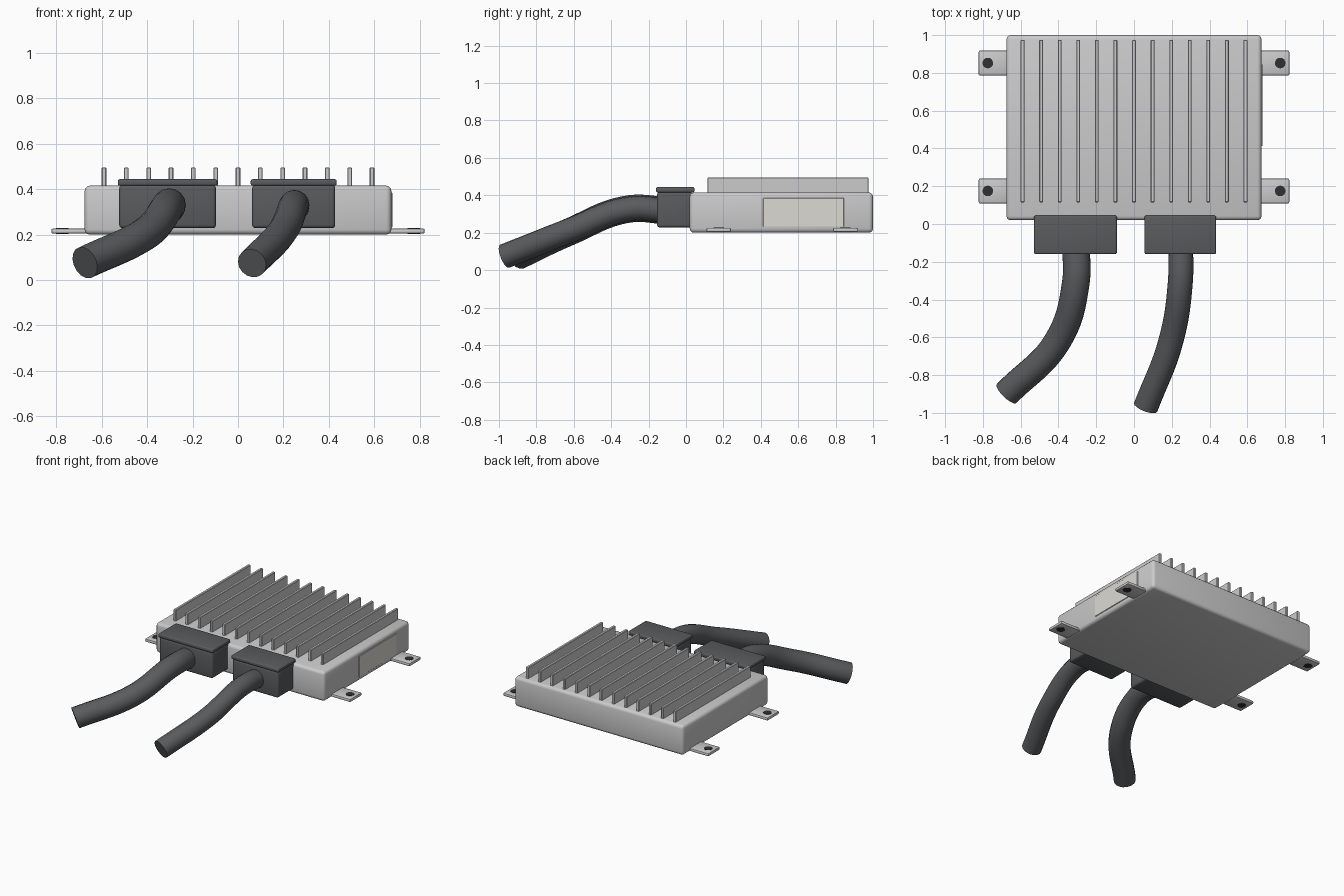
import bpy
from math import radians

if "Cube" in bpy.data.objects:
    bpy.data.objects.remove(bpy.data.objects["Cube"])


def material(name, rgb):
    m = bpy.data.materials.new(name)
    m.diffuse_color = (*rgb, 1)
    m.use_nodes = True
    m.node_tree.nodes["Principled BSDF"].inputs["Base Color"].default_value = m.diffuse_color
    return m


ALLOY = material("light_alloy", (0.58, 0.59, 0.60))
DARK = material("dark_plastic", (0.10, 0.105, 0.11))
LABEL = material("label_cream", (0.72, 0.70, 0.65))
BLACK = material("bolt_black", (0.03, 0.03, 0.035))


def finish(ob, name, mat):
    ob.name = name
    ob.data.materials.append(mat)
    bpy.ops.object.shade_smooth_by_angle(angle=radians(35))
    return ob


def box(name, x, y, z, mat, bevel=0.0, segments=3):
    """Box from (min, max) ranges with rounded edges."""
    bpy.ops.mesh.primitive_cube_add(size=1, location=[sum(r) / 2 for r in (x, y, z)])
    ob = bpy.context.object
    ob.scale = [r[1] - r[0] for r in (x, y, z)]
    bpy.ops.object.transform_apply(location=False, rotation=False, scale=True)
    if bevel:
        mod = ob.modifiers.new("round", "BEVEL")
        mod.width, mod.segments = bevel, segments
        bpy.ops.object.modifier_apply(modifier=mod.name)
    return finish(ob, name, mat)


def cable(name, points, radius):
    """Round capped cable through the given points."""
    cu = bpy.data.curves.new(name, "CURVE")
    cu.dimensions = "3D"
    cu.resolution_u = 14
    cu.bevel_depth, cu.bevel_resolution, cu.use_fill_caps = radius, 6, True
    sp = cu.splines.new("BEZIER")
    sp.bezier_points.add(len(points) - 1)
    for bp, p in zip(sp.bezier_points, points):
        bp.co = p
        bp.handle_left_type = bp.handle_right_type = "AUTO"
    ob = bpy.data.objects.new(name, cu)
    bpy.context.collection.objects.link(ob)
    bpy.ops.object.select_all(action="DESELECT")
    ob.select_set(True)
    bpy.context.view_layer.objects.active = ob
    bpy.ops.object.convert(target="MESH")
    finish(bpy.context.object, name, DARK)


# Housing
box("housing", (-0.675, 0.675), (0.02, 1.0), (0.20, 0.415), ALLOY, 0.022)

# Cooling fins
for i in range(13):
    x = -0.59 + i * 1.18 / 12
    box(f"cooling_fin_{i + 1}", (x - 0.01, x + 0.01), (0.115, 0.975), (0.40, 0.495), ALLOY, 0.003, 1)

# Mounting tabs with dark bolts
for side, s in (("left", -1), ("right", 1)):
    for end, y in (("front", 0.175), ("back", 0.852)):
        box(f"mounting_tab_{side}_{end}", sorted((s * 0.65, s * 0.822)),
            (y - 0.066, y + 0.066), (0.204, 0.226), ALLOY, 0.007, 2)
        bpy.ops.mesh.primitive_cylinder_add(vertices=24, radius=0.028, depth=0.027,
                                            location=(s * 0.774, y, 0.215))
        finish(bpy.context.object, f"tab_bolt_{side}_{end}", BLACK)

# Side label plate
box("side_label", (0.66, 0.68), (0.413, 0.845), (0.232, 0.385), LABEL, 0.002, 1)

# Connectors with overhanging lids
for side, x0, x1 in (("left", -0.523, -0.097), ("right", 0.062, 0.428)):
    box(f"connector_{side}", (x0, x1), (-0.155, 0.035), (0.228, 0.418), DARK, 0.015)
    box(f"connector_lid_{side}", (x0 - 0.006, x1 + 0.006), (-0.16, 0.045),
        (0.415, 0.444), DARK, 0.009)

# Cables
cable("cable_left", [(-0.308, -0.10, 0.318), (-0.308, -0.31, 0.326),
                     (-0.405, -0.62, 0.206), (-0.674, -0.897, 0.076)], 0.073)
cable("cable_right", [(0.247, -0.10, 0.318), (0.245, -0.31, 0.326),
                      (0.195, -0.62, 0.212), (0.062, -0.970, 0.074)], 0.066)
